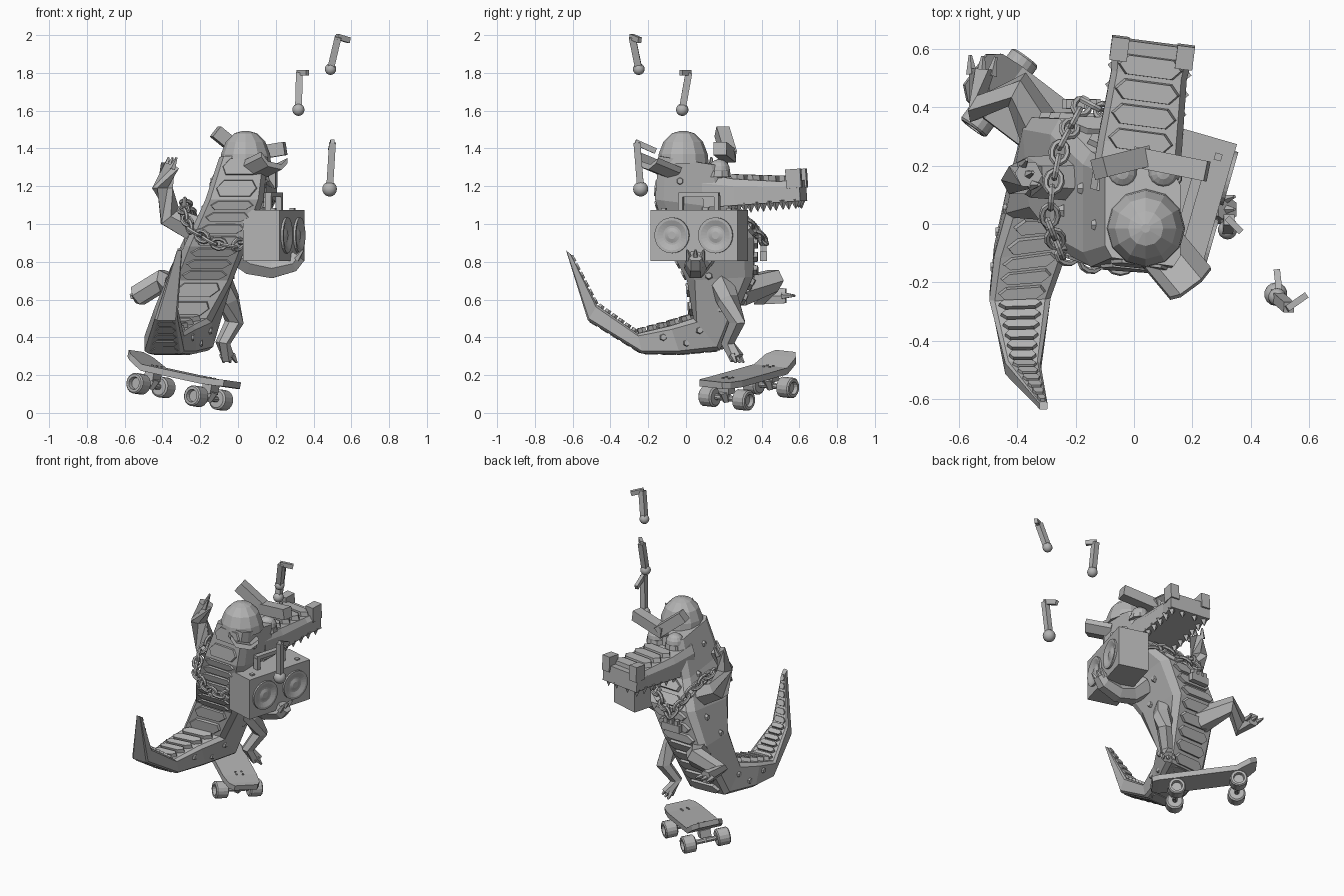
import bpy, bmesh
from math import radians, sin, cos, pi
from mathutils import Vector as V, Matrix

if "Cube" in bpy.data.objects:
    bpy.data.objects.remove(bpy.data.objects["Cube"])

grey = bpy.data.materials.new("plain_grey")
grey.use_nodes = True
grey.diffuse_color = (0.45, 0.45, 0.45, 1)
grey.node_tree.nodes["Principled BSDF"].inputs["Base Color"].default_value = grey.diffuse_color


def finish(name, bm, matrix=None, smooth=False):
    if matrix:
        bmesh.ops.transform(bm, matrix=matrix, verts=bm.verts)
    bmesh.ops.recalc_face_normals(bm, faces=bm.faces)
    for f in bm.faces:
        f.smooth = smooth
    mesh = bpy.data.meshes.new(name)
    bm.to_mesh(mesh)
    bm.free()
    mesh.materials.append(grey)
    ob = bpy.data.objects.new(name, mesh)
    bpy.context.collection.objects.link(ob)


def loft(bm, rings):
    loops = [[bm.verts.new(p) for p in r] for r in rings]
    n = len(loops[0])
    for a, b in zip(loops, loops[1:]):
        for i in range(n):
            bm.faces.new((a[i], a[(i + 1) % n], b[(i + 1) % n], b[i]))
    bm.faces.new(loops[0])
    bm.faces.new(loops[-1][::-1])


def frame(origin, x, y, z):
    return Matrix.Translation(origin) @ Matrix((x, y, z)).transposed().to_4x4()


def along(a, b):
    """Frame centred between two points with its z axis running along them."""
    z = (b - a).normalized()
    up = V((0, 0, 1)) if abs(z.z) < 0.95 else V((0, 1, 0))
    x = up.cross(z).normalized()
    return frame((a + b) / 2, x, z.cross(x), z)


def box(bm, loc, size, m=Matrix()):
    bmesh.ops.create_cube(bm, size=1, matrix=m @ Matrix.Translation(loc) @ Matrix.Diagonal((*size, 1)))


def cone(bm, a, b, r1, r2=0.002, sides=6):
    a, b = V(a), V(b)
    bmesh.ops.create_cone(bm, cap_ends=True, segments=sides, radius1=r1, radius2=r2,
                          depth=(b - a).length, matrix=along(a, b))


# Body sections: back point, front point, half width, yaw in degrees
stations = [(V(b), V(f), w, yaw) for b, f, w, yaw in [
    ((.03, -.13, 1.36), (.03, .19, 1.31), .13, -8),
    ((-.02, -.155, 1.13), (-.02, .24, 1.08), .155, -4),
    ((-.12, -.09, .88), (-.12, .36, .93), .165, 0),
    ((-.19, .01, .7), (-.22, .36, .72), .165, -2),
    ((-.29, .03, .5), (-.28, .17, .33), .15, 4),
    ((-.35, -.1, .46), (-.35, -.05, .31), .13, 8),
    ((-.39, -.26, .42), (-.39, -.235, .315), .105, 2),
    ((-.38, -.47, .57), (-.38, -.52, .49), .06, 0),
    ((-.31, -.61, .84), (-.31, -.635, .86), .014, 0)]]


def skin(t, w, d):
    """Point on the body: t along it, w across it, d from back to front."""
    i = min(int(t), len(stations) - 2)
    pts = []
    for b, f, hw, yaw in stations[i:i + 2]:
        a = radians(yaw)
        pts.append(b.lerp(f, d) + V((cos(a), sin(a), 0)) * hw * w)
    return pts[0].lerp(pts[1], t - i)


section = [(-.82, 0), (.82, 0), (1, .12), (1, .88), (.82, 1), (-.82, 1), (-1, .88), (-1, .12)]
bm = bmesh.new()
loft(bm, [[skin(t, w, d) for w, d in section] for t in range(len(stations))])
finish("body", bm)


def hex_plate(bm, place, t0, t1, normal, thick=.022):
    mid = (t0 + t1) / 2
    outline = [(t0, -.55), (t0, .55), (mid, .76), (t1, .55), (t1, -.55), (mid, -.76)]
    low = [place(t, w) for t, w in outline]
    c = sum(low, V()) / 6
    loft(bm, [[p - normal * .01 for p in low], [p.lerp(c, .08) + normal * thick for p in low]])


# Scutes down the back and plates down the belly
for name, d, counts, thickness in (
        ("back_scutes", 0, (2, 4, 3, 2, 2, 3, 6, 6), (.01, .01, .01, .012, .025, .025, .016, .01)),
        ("belly_plates", 1, (0, 2, 3, 5, 3, 2, 5, 0), (.02, .02, .02, .016, .005, .004, .004, .004))):
    bm = bmesh.new()
    for seg, n in enumerate(counts):
        for k in range(n):
            t0, t1 = seg + (k + .1) / n, seg + (k + .88) / n
            out = (skin(t1, 0, d) - skin(t0, 0, d)).cross(skin(t0, 1, d) - skin(t0, -1, d)).normalized()
            if out.dot(skin(t0, 0, d) - skin(t0, 0, .5)) < 0:
                out = -out
            hex_plate(bm, lambda t, w: skin(t, w, d), t0, t1, out, thickness[seg])
    finish(name, bm)

# Small studs on the flanks
bm = bmesh.new()
for i in range(9):
    for s in (-1, 1):
        p = skin(.5 + i * .6, s, .35 + .3 * (i % 2))
        cone(bm, p - V((s * .012, 0, 0)), p + V((s * .008, 0, 0)), .024, .016)
finish("skin_studs", bm)

# Snout, in a frame whose y axis points forward
head = frame(V((.005, .16, 1.1)), V((.99, -.13, 0)), V((.13, .985, .07)), V((0, -.07, 1)))
bm = bmesh.new()
loft(bm, [[(x * w, y, z) for x, z in ((-1, -.01), (1, -.01), (1, h * .7), (.85, h), (-.85, h), (-1, h * .7))]
          for y, w, h in ((-.05, .15, .17), (.12, .145, .13), (.36, .13, .1), (.47, .142, .1))])
finish("snout", bm, head)
bm = bmesh.new()
for s in (-1, 1):
    box(bm, (s * .113, .44, .11), (.06, .08, .1))
finish("nostrils", bm, head)
bm = bmesh.new()
for k in range(4):
    hex_plate(bm, lambda t, w: V((w * .15, t, .145 - .1 * t)), .1 + .085 * k, .17 + .085 * k, V((0, 0, 1)))
finish("snout_plates", bm, head)
bm = bmesh.new()
for s in (-1, 1):
    for k in range(6):
        cone(bm, (s * .118, .1 + .068 * k, 0), (s * .118, .1 + .068 * k, -.05), .027, sides=4)
    cone(bm, (s * .045, .445, 0), (s * .045, .445, -.045), .026, sides=4)
finish("teeth", bm, head)

# Eyes, lids and slanted brows
bm = bmesh.new()
for x in (-.04, .1):
    bmesh.ops.create_uvsphere(bm, u_segments=14, v_segments=8, radius=.058, matrix=Matrix.Translation((x, .175, 1.285)))
    bmesh.ops.create_cone(bm, cap_ends=True, segments=10, radius1=.068, radius2=.063, depth=.03,
                          matrix=Matrix.Translation((x, .17, 1.265)))
finish("eyes", bm)
bm = bmesh.new()
for a, b in (((.04, .23, 1.36), (-.12, .19, 1.49)), ((0, .23, 1.36), (.25, .18, 1.4))):
    a, b = V(a), V(b)
    box(bm, (0, 0, 0), (.07, .07, (b - a).length), along(a, b))
finish("brows", bm)

# Cap dome and its arched bill, tipped upward
bm = bmesh.new()
loft(bm, [[(.04 + r * cos(k * pi / 6), -.015 + r * sin(k * pi / 6), z) for k in range(12)]
          for r, z in ((.135, 1.32), (.13, 1.37), (.105, 1.435), (.06, 1.48), (.015, 1.493))])
finish("cap", bm)
out = V((.6, -.72, .3)).normalized()
side = V((.75, .62, -.2))
side = (side - out * side.dot(out)).normalized()
bill = frame(V((.04, -.015, 1.29)), side, out, side.cross(out))
arch = [(-.088, 0), (-.045, .045), (.045, .045), (.088, 0)]
bm = bmesh.new()
loft(bm, [[(x, y, z) for x, z in arch] + [(x, y, z + .03) for x, z in arch[::-1]] for y in (.08, .25)])
finish("cap_bill", bm, bill)


# Limbs are six sided tapered tubes with claws at the end
def limb(name, path, radii, claw):
    path = [V(p) for p in path]
    rings = []
    for i, p in enumerate(path):
        m = along(path[max(i - 1, 0)], path[min(i + 1, len(path) - 1)])
        m.translation = p
        rings.append([m @ V((radii[i] * cos(k * pi / 3), radii[i] * sin(k * pi / 3), 0)) for k in range(6)])
    bm = bmesh.new()
    loft(bm, rings)
    tip, ahead = path[-1], (path[-1] - path[-2]).normalized()
    across = m.to_3x3() @ V((1, 0, 0))
    for s in (-1, 0, 1):
        root = tip + across * s * radii[-1] * .75
        cone(bm, root - ahead * .02, root + ahead * claw + across * s * .01, .02, .006, 5)
    finish(name, bm)


limb("left_arm", [(.0, .1, .86), (.08, .06, .79), (.18, .05, .765), (.29, .05, .79), (.32, .05, .83)],
     (.08, .07, .06, .05, .045), .04)
limb("right_arm", [(-.22, .16, .97), (-.36, .16, 1.04), (-.4, .15, 1.19), (-.36, .17, 1.31)],
     (.08, .07, .055, .05), .045)
limb("left_leg", [(-.1, .18, .7), (-.05, .22, .6), (-.02, .27, .48), (-.08, .22, .37), (-.05, .27, .29)],
     (.07, .06, .05, .04, .04), .03)
limb("right_leg", [(-.3, .28, .64), (-.4, .46, .7), (-.53, .4, .62), (-.52, .53, .62)],
     (.085, .065, .06, .045), .045)

# Chain of alternating links around the neck
loop = [V(p) for p in [(-.17, .42, .9), (-.25, .27, 1.06), (-.28, .12, 1.12), (-.29, 0, 1.06), (-.25, -.1, .97),
                       (-.13, -.14, .9), (-.02, -.14, .88), (.1, -.03, .95), (.14, .14, 1.04), (.02, .32, 1.02)]]
bm = bmesh.new()
n = 0
for a, b in zip(loop, loop[1:] + loop[:1]):
    count = max(2, round((b - a).length / .055))
    for k in range(count):
        m = along(a.lerp(b, k / count), a.lerp(b, (k + 1) / count)) @ Matrix.Rotation(n % 2 * pi / 2, 4, 'Z')
        n += 1
        rings = []
        for i in range(10):
            u = V((cos(i * pi / 5), 0, sin(i * pi / 5)))
            rings.append([bm.verts.new(m @ (V((u.x * .027, 0, u.z * .04)) + u * .011 * cos(j * pi / 3)
                                            + V((0, .011 * sin(j * pi / 3), 0)))) for j in range(6)])
        for i in range(10):
            r, q = rings[i], rings[(i + 1) % 10]
            for j in range(6):
                bm.faces.new((r[j], r[(j + 1) % 6], q[(j + 1) % 6], q[j]))
finish("neck_chain", bm)
bm = bmesh.new()
hang = Matrix.Translation((-.18, .41, .83))
box(bm, (0, 0, 0), (.13, .035, .05), hang)
for s in (-1, 0, 1):
    box(bm, (s * .04, 0, .025), (.025, .03, .06), hang)
finish("pendant", bm)

# Music box with recessed speakers, handle and knobs
boom = Matrix.Translation((.19, .07, .94)) @ Matrix.Rotation(radians(-16), 4, 'Z')
bm = bmesh.new()
box(bm, (0, 0, 0), (.2, .48, .27))
finish("music_box", bm, boom)
bm = bmesh.new()
for y in (-.12, .12):
    loft(bm, [[(x, y + r * cos(k * pi / 12), r * sin(k * pi / 12)) for k in range(24)]
              for r, x in ((.095, .09), (.095, .112), (.08, .112), (.05, .101), (.04, .101), (.02, .108))])
finish("speakers", bm, boom)
bm = bmesh.new()
box(bm, (0, 0, .215), (.035, .22, .025))
for s in (-1, 1):
    box(bm, (0, s * .1, .17), (.035, .025, .08))
    box(bm, (.05, s * .18, .138), (.025, .025, .012))
finish("handle_and_knobs", bm, boom)

# Skateboard in its own frame: x along the deck, y along the axles
u = V((-.785, .6, .17)).normalized()
n = V((.19, -.03, 1))
n = (n - u * u.dot(n)).normalized()
board = frame(V((-.295, .33, .18)), u, n.cross(u), n)
bm = bmesh.new()
loft(bm, [[(x, -w, z), (x, w, z), (x, w, z + .035), (x, -w, z + .035)]
          for x, w, z in ((-.33, .075, .01), (-.29, .1, .005), (-.2, .11, 0), (.2, .11, 0), (.29, .1, .04), (.335, .065, .058))])
for x in (-.2, .2):
    for dx in (-.015, .015):
        for y in (-.02, .02):
            box(bm, (x * .9 + dx, y, .037), (.01, .01, .008))
finish("deck", bm, board)
wheels, trucks = bmesh.new(), bmesh.new()
for x in (-.195, .195):
    box(trucks, (x, 0, -.02), (.06, .07, .05))
    cone(trucks, (x, -.13, -.07), (x, .13, -.07), .016, .016, 8)
    cone(trucks, (x - .02, 0, -.03), (x, 0, -.085), .032, .022)
    for s in (-1, 1):
        loft(wheels, [[(x + r * cos(k * pi / 8), s * y, -.07 + r * sin(k * pi / 8)) for k in range(16)]
                      for y, r in ((.07, .045), (.077, .055), (.145, .055), (.152, .048), (.152, .034), (.13, .03))])
finish("wheels", wheels, board)
finish("trucks", trucks, board)

# Floating music notes: ball, stem and flag
for i, (ball, top, flag, r) in enumerate([
        ((.485, -.24, 1.185), (.5, -.26, 1.43), (.49, -.17, 1.39), .04),
        ((.32, -.02, 1.605), (.325, .015, 1.8), (.36, -.02, 1.8), .033),
        ((.49, -.25, 1.82), (.53, -.285, 1.99), (.58, -.25, 1.975), .031)]):
    ball, top, flag = V(ball), V(top), V(flag)
    bm = bmesh.new()
    bmesh.ops.create_uvsphere(bm, u_segments=14, v_segments=8, radius=r, matrix=Matrix.Translation(ball))
    finish("note_ball_%d" % (i + 1), bm, smooth=True)
    bm = bmesh.new()
    box(bm, (0, 0, 0), (.036, .036, (top - ball).length), along(ball, top))
    box(bm, (0, 0, 0), (.022, .03, (flag - top).length + .02), along(top, flag))
    finish("note_stem_%d" % (i + 1), bm)
